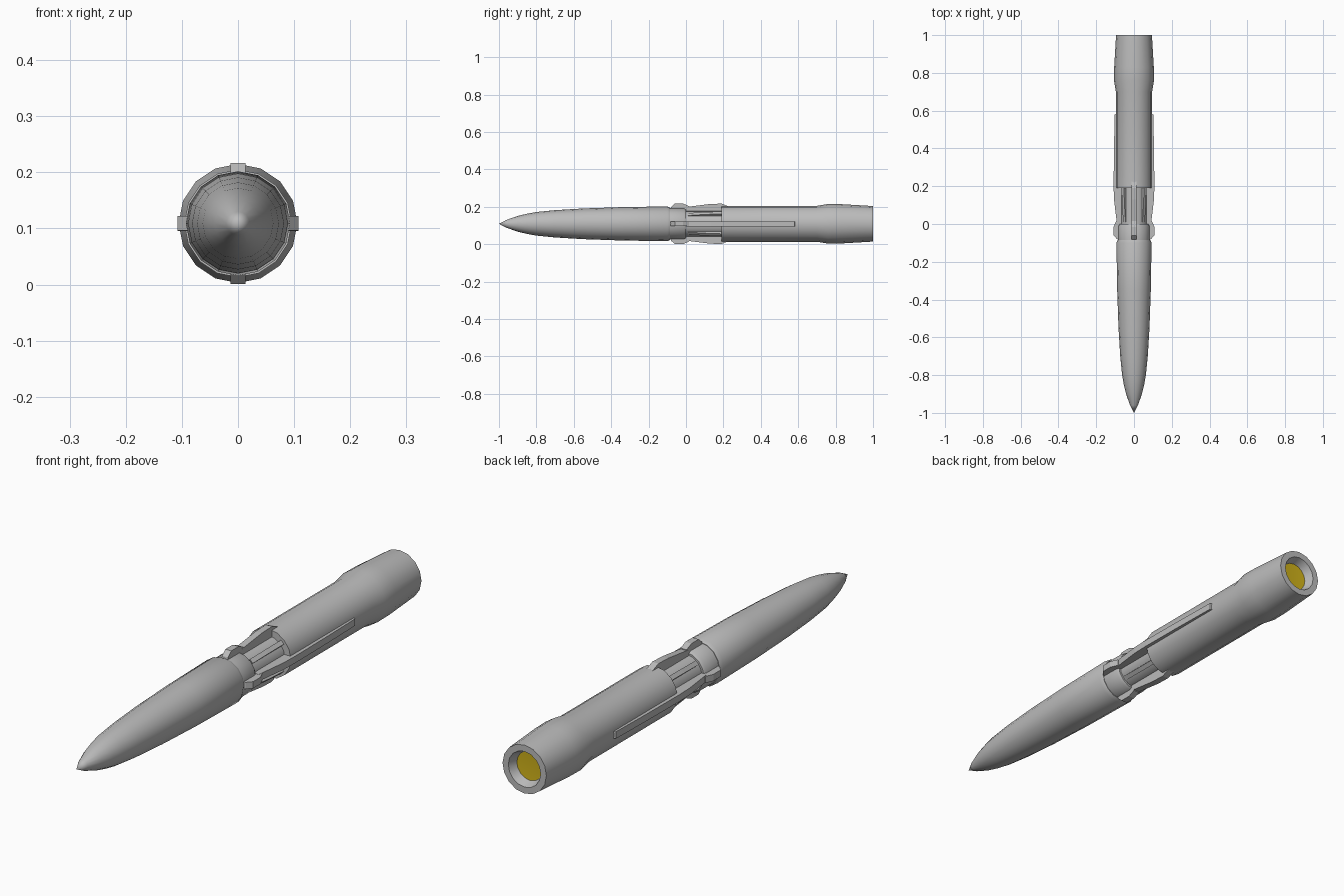
import bpy, bmesh, math
from mathutils import Matrix

if "Cube" in bpy.data.objects:
    bpy.data.objects.remove(bpy.data.objects["Cube"], do_unlink=True)

AXIS_Z = 0.109
SIDES = 16


def material(name, colour):
    m = bpy.data.materials.new(name)
    m.use_nodes = True
    m.diffuse_color = colour
    m.node_tree.nodes["Principled BSDF"].inputs["Base Color"].default_value = colour
    return m


grey = material("hull grey", (0.5, 0.5, 0.5, 1))
yellow = material("nozzle yellow", (0.62, 0.44, 0.01, 1))


def finish(bm, name, mat, smooth=False):
    bmesh.ops.recalc_face_normals(bm, faces=bm.faces)
    mesh = bpy.data.meshes.new(name)
    bm.to_mesh(mesh)
    bm.free()
    mesh.materials.append(mat)
    ob = bpy.data.objects.new(name, mesh)
    ob.location.z = AXIS_Z
    bpy.context.collection.objects.link(ob)
    if smooth:
        bpy.ops.object.select_all(action='DESELECT')
        ob.select_set(True)
        bpy.context.view_layer.objects.active = ob
        bpy.ops.object.shade_smooth_by_angle(angle=math.radians(32))
    return ob


def lathe(name, profile, mat=grey):
    """Turn a (y, radius) profile around the long axis."""
    bm = bmesh.new()
    verts = [bm.verts.new((r, y, 0)) for y, r in profile]
    edges = [bm.edges.new(pair) for pair in zip(verts, verts[1:])]
    bmesh.ops.spin(bm, geom=verts + edges, cent=(0, 0, 0), axis=(0, 1, 0),
                   angle=math.tau, steps=SIDES, use_duplicate=False)
    bmesh.ops.remove_doubles(bm, verts=bm.verts, dist=0.0001)
    return finish(bm, name, mat, True)


def rail(name, profile, width, angle):
    """Extrude a (y, radius) outline across its width and turn it around the axis."""
    bm = bmesh.new()
    face = bm.faces.new([bm.verts.new((r, y, -width / 2)) for y, r in profile])
    new = bmesh.ops.extrude_face_region(bm, geom=[face])["geom"]
    bmesh.ops.translate(bm, vec=(0, 0, width),
                        verts=[v for v in new if isinstance(v, bmesh.types.BMVert)])
    bmesh.ops.rotate(bm, verts=bm.verts, matrix=Matrix.Rotation(math.radians(angle), 3, 'Y'))
    return finish(bm, name, grey)


# Pointed front section with its stepped rear edge
lathe("nose_section", [(-1, 0), (-0.96, 0.021), (-0.9, 0.042), (-0.85, 0.054), (-0.8, 0.063),
                       (-0.7, 0.073), (-0.55, 0.082), (-0.35, 0.089), (-0.1, 0.093),
                       (-0.085, 0.086), (-0.085, 0)])

# Collar and thin core joining the two sections
lathe("collar", [(-0.09, 0), (-0.09, 0.084), (-0.01, 0.084), (0, 0.078), (0, 0)])
lathe("core", [(-0.01, 0), (-0.01, 0.07), (0.2, 0.07), (0.2, 0)])

# Rear body with a slight flare and a recessed nozzle
lathe("rear_body", [(0.19, 0), (0.19, 0.096), (0.7, 0.096), (0.76, 0.106), (0.83, 0.105),
                    (1, 0.095), (1, 0.07), (0.965, 0.057), (0.96, 0)])
lathe("nozzle_disc", [(0.964, 0), (0.967, 0.056)], yellow)

# Clamps and rails at the four sides, the left and right rails being long
clamp = [(-0.085, 0.07), (-0.08, 0.09), (-0.06, 0.108), (-0.015, 0.108), (0.015, 0.095), (0.015, 0.07)]
short_rail = [(0, 0.06), (0, 0.09), (0.13, 0.106), (0.19, 0.108), (0.225, 0.094), (0.225, 0.06)]
long_rail = [(0, 0.06), (0, 0.09), (0.13, 0.106), (0.2, 0.108), (0.4, 0.106), (0.58, 0.102),
             (0.585, 0.085), (0.2, 0.085), (0.2, 0.06)]
for side, angle in (("left", 0), ("bottom", 90), ("right", 180), ("top", 270)):
    rail(side + "_clamp", clamp, 0.026, angle)
    rail(side + "_rail", long_rail if angle % 180 == 0 else short_rail, 0.027, angle)

# Thin ribs between the rails
rib = [(0.01, 0.06), (0.01, 0.072), (0.1, 0.08), (0.2, 0.085), (0.2, 0.06)]
for i in range(4):
    rail("rib_%d" % (i + 1), rib, 0.018, 45 + 90 * i)
